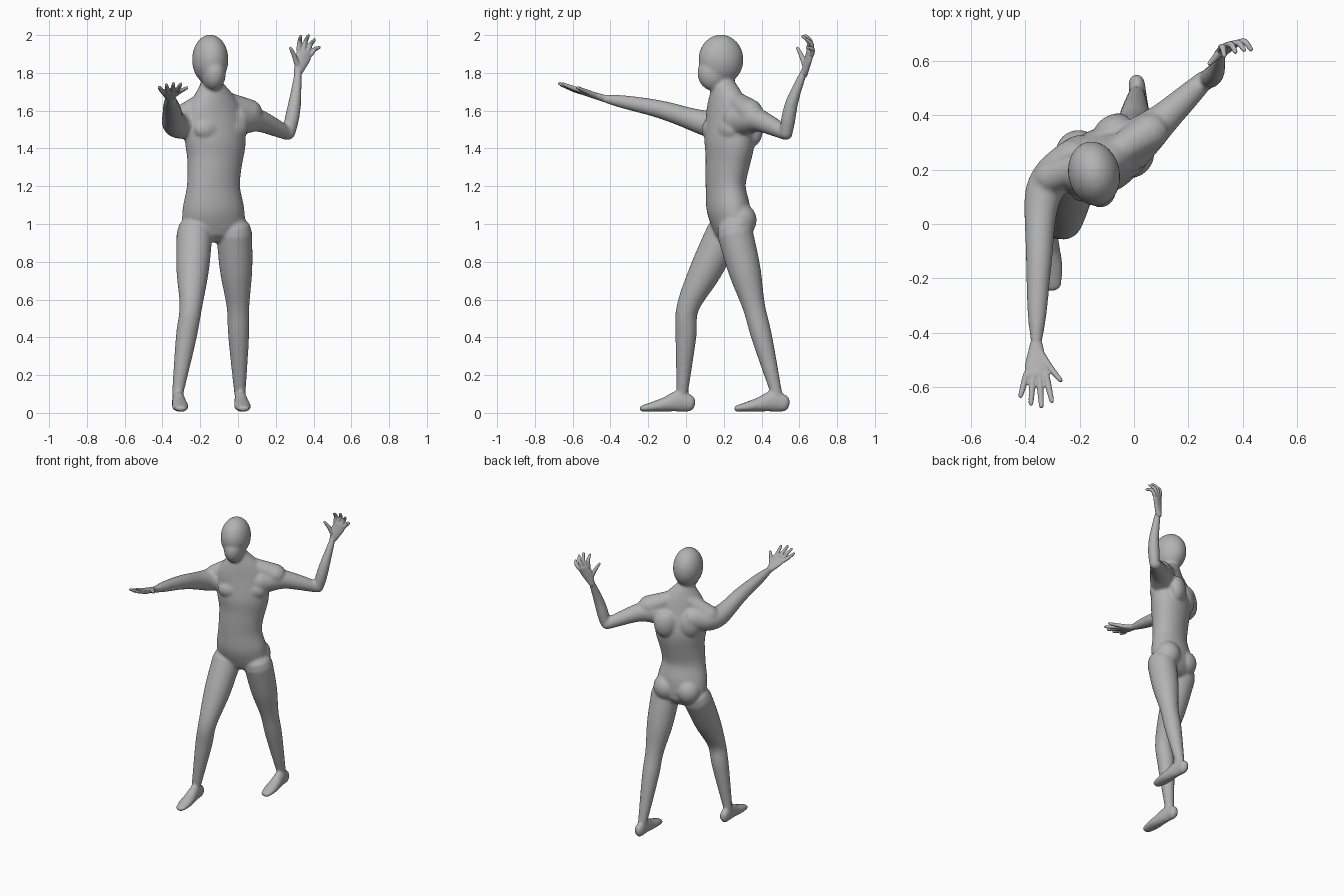
import bpy, bmesh
from math import sin, cos, pi, radians
from mathutils import Vector, Matrix

default_cube = bpy.data.objects.get("Cube")
if default_cube:
    bpy.data.objects.remove(default_cube)

grey = bpy.data.materials.new("matte grey")
grey.use_nodes = True
grey.diffuse_color = (.45, .45, .45, 1)
grey.node_tree.nodes["Principled BSDF"].inputs["Base Color"].default_value = grey.diffuse_color

ACROSS = Vector((1, 0, 0))


def sample(values, t):
    """Smooth interpolation of evenly spaced numbers or vectors, t from start to end."""
    final = len(values) - 1
    i = min(int(t * final), final - 1)
    t = t * final - i
    before, here = values[max(i - 1, 0)], values[i]
    there, after = values[i + 1], values[min(i + 2, final)]
    slope_here, slope_there = (there - before) / 2, (after - here) / 2
    ease = t * t * (3 - 2 * t)
    return (here * (1 - ease) + there * ease
            + slope_here * t * (1 - t) ** 2 - slope_there * t * t * (1 - t))


def across_at(yaw):
    return Vector((cos(radians(yaw)), sin(radians(yaw)), 0))


def tube(bm, path, widths, depths=None, across=ACROSS, across_end=None, sides=24, steps=24):
    """Rounded elliptical loft along a smooth path."""
    path = [Vector(p) for p in path]
    depths = depths or widths
    across_end = across_end or across
    rings = []
    for i in range(steps + 1):
        t = i / steps
        ahead, behind = min(t + .01, 1), max(t - .01, 0)
        tangent = (sample(path, ahead) - sample(path, behind)).normalized()
        rings.append((sample(path, t), tangent, sample(widths, t), sample(depths, t),
                      across.lerp(across_end, t)))

    def cap(ring, sign):
        centre, tangent, a, b, side = ring
        return [(centre + tangent * sign * min(a, b) * sin(k), tangent,
                 a * cos(k), b * cos(k), side) for k in (.5, 1, 1.4)]

    rings = cap(rings[0], -1)[::-1] + rings + cap(rings[-1], 1)
    loops = []
    for centre, tangent, a, b, side in rings:
        side = (side - tangent * side.dot(tangent)).normalized()
        up = tangent.cross(side)
        angles = [2 * pi * k / sides for k in range(sides)]
        loops.append([bm.verts.new(centre + side * a * cos(k) + up * b * sin(k))
                      for k in angles])
    for low, high in zip(loops, loops[1:]):
        for k in range(sides):
            bm.faces.new((low[k - 1], low[k], high[k], high[k - 1]))
    bm.faces.new(loops[0][::-1])
    bm.faces.new(loops[-1])


def blob(bm, centre, size, yaw):
    matrix = (Matrix.Translation(centre) @ Matrix.Rotation(radians(yaw), 4, 'Z')
              @ Matrix.Diagonal((*size, 1)))
    bmesh.ops.create_uvsphere(bm, u_segments=32, v_segments=20, radius=1, matrix=matrix)


def blob_pair(bm, middle, spread, size, yaw):
    for sign in (-1, 1):
        blob(bm, Vector(middle) + across_at(yaw) * spread * sign, size, yaw)


def finish(bm, name, voxel, smoothing):
    """Fuse the overlapping volumes into one soft skin."""
    bmesh.ops.recalc_face_normals(bm, faces=bm.faces)
    mesh = bpy.data.meshes.new(name)
    bm.to_mesh(mesh)
    bm.free()
    mesh.materials.append(grey)
    skin = bpy.data.objects.new(name, mesh)
    bpy.context.collection.objects.link(skin)
    fuse = skin.modifiers.new("fuse", 'REMESH')
    fuse.mode = 'VOXEL'
    fuse.voxel_size = voxel
    fuse.use_smooth_shade = True
    soften = skin.modifiers.new("soften", 'SMOOTH')
    soften.iterations = smoothing


def leg(bm, hip, knee, ankle):
    hip, knee, ankle = Vector(hip), Vector(knee), Vector(ankle)
    tube(bm, [hip, hip.lerp(knee, .5), knee, knee.lerp(ankle, .35), ankle],
         [.095, .086, .06, .055, .03])
    # foot: flat sole, so each ring rests its depth above the ground
    heel, toe = ankle + Vector((0, .04, 0)), ankle + Vector((.02, -.21, 0))
    depths = [.045, .055, .04, .028, .017]
    sole = []
    for i, depth in enumerate(depths):
        point = heel.lerp(toe, i / (len(depths) - 1))
        point.z = depth + .006
        sole.append(point)
    tube(bm, sole, [.03, .034, .04, .044, .033], depths)


def hand(name, wrist, forward, thumbward, curl):
    """Palm, four fanned fingers and a thumb."""
    bm = bmesh.new()
    wrist, curl = Vector(wrist), Vector(curl)
    forward, thumbward = Vector(forward).normalized(), Vector(thumbward).normalized()

    def at(along, aside, bend=0):
        return wrist + forward * along + thumbward * aside + curl * bend

    tube(bm, [at(-.02, 0), at(.11, 0)], [.02, .03, .042, .042], [.019, .017, .015], thumbward)
    for i, length in enumerate((.08, .11, .12, .1)):
        aside = (i - 1.5) * .024
        tube(bm, [at(.11, aside), at(.11 + length / 2, aside * 1.3, .2),
                  at(.11 + length, aside * 1.6, 1)], [.013, .012, .009], across=thumbward, sides=12)
    tube(bm, [at(.02, .01), at(.08, .05, .5), at(.13, .09, 1)],
         [.016, .013, .009], across=forward.cross(thumbward), sides=12)
    finish(bm, name, .0045, 3)


body = bmesh.new()

# torso and neck, twisting from hips to shoulders
tube(body, [(-.13, .24, 1), (-.13, .21, 1.2), (-.12, .23, 1.45), (-.14, .2, 1.75)],
     [.17, .166, .145, .15, .17, .15, .055], [.1, .11, .1, .11, .12, .09, .06],
     across_at(12), across_at(35), sides=40, steps=40)
blob_pair(body, (-.09, .18, 1.5), .075, (.085, .05, .06), 30)
blob_pair(body, (-.15, .31, 1.5), .08, (.075, .05, .09), 30)
blob_pair(body, (-.125, .275, 1.02), .08, (.085, .085, .09), 10)

# skull and jaw
blob(body, (-.147, .185, 1.87), (.095, .12, .132), 12)
blob(body, (-.13, .145, 1.8), (.065, .085, .095), 12)

# muscles sloping from neck to shoulders
tube(body, [(-.15, .23, 1.67), (-.31, .17, 1.56)], [.05, .06])
tube(body, [(-.12, .23, 1.67), (.06, .34, 1.59)], [.05, .07])

# right arm reaching forward
tube(body, [(-.22, .23, 1.54), (-.33, .12, 1.53), (-.35, -.15, 1.61), (-.36, -.46, 1.67)],
     [.085, .08, .07, .056, .047, .036, .017])

# left arm reaching back, forearm raised
tube(body, [(-.02, .28, 1.55), (.1, .38, 1.55), (.26, .53, 1.48)], [.09, .08, .062, .048, .036])
tube(body, [(.27, .53, 1.48), (.3, .56, 1.64), (.32, .63, 1.82)], [.033, .038, .034, .025, .017])

leg(body, (-.23, .2, .95), (-.25, .01, .56), (-.32, -.02, .1))
leg(body, (-.02, .26, .95), (0, .36, .56), (.01, .48, .1))
finish(body, "body", .009, 6)

hand("right_hand", (-.36, -.45, 1.67), (0, -1, .3), (1, 0, .1), (0, 0, .005))
hand("left_hand", (.32, .63, 1.81), (.3, .25, .9), (-.9, -.25, .35), (0, -.05, -.03))
